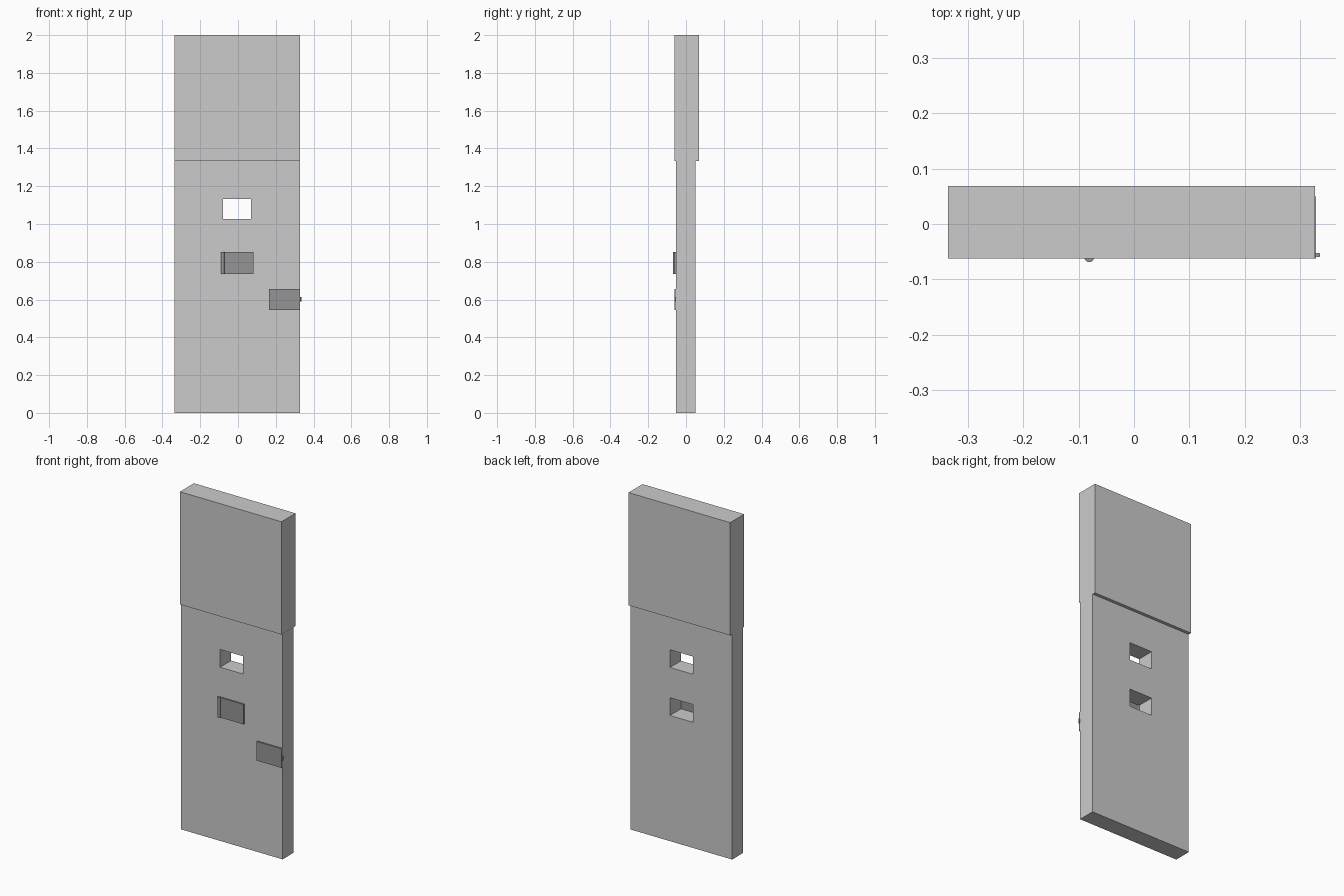
import bpy

if "Cube" in bpy.data.objects:
    bpy.data.objects.remove(bpy.data.objects["Cube"])

def box(name, x, y, z, mat=None):
    bpy.ops.mesh.primitive_cube_add(size=1)
    o = bpy.context.object
    o.name = name
    for i, (a, b) in enumerate((x, y, z)):
        o.location[i] = (a + b) / 2
        o.scale[i] = b - a
    bpy.ops.object.transform_apply(location=True, rotation=False, scale=True)
    if mat:
        o.data.materials.append(mat)
    return o

def pin(name, x, y, z, r, mat):
    bpy.ops.mesh.primitive_cylinder_add(vertices=32, radius=r, depth=z[1] - z[0],
                                        location=(x, y, (z[0] + z[1]) / 2))
    o = bpy.context.object
    o.name = name
    bpy.ops.object.shade_smooth_by_angle()
    o.data.materials.append(mat)
    return o

dark = bpy.data.materials.new("dark_grey")
dark.diffuse_color = (0.3, 0.3, 0.3, 1)
dark.use_nodes = True
dark.node_tree.nodes["Principled BSDF"].inputs["Base Color"].default_value = dark.diffuse_color

# Lower panel and thicker upper block
panel = box("lower_panel", (-0.337, 0.329), (-0.053, 0.05), (0, 1.334))
box("upper_block", (-0.337, 0.328), (-0.062, 0.069), (1.333, 2))

# Two rectangular through openings
for i, z0 in enumerate((1.027, 0.743)):
    cutter = box(f"opening_cutter_{i}", (-0.08, 0.07), (-0.2, 0.2), (z0, z0 + 0.105))
    cutter.hide_render = True
    cutter.hide_viewport = True
    m = panel.modifiers.new(f"opening_{i}", 'BOOLEAN')
    m.operation = 'DIFFERENCE'
    m.solver = 'EXACT'
    m.object = cutter
bpy.context.view_layer.objects.active = panel
for m in list(panel.modifiers):
    bpy.ops.object.modifier_apply(modifier=m.name)
for o in [o for o in bpy.data.objects if "cutter" in o.name]:
    bpy.data.objects.remove(o)

# Hinged cover over the lower opening
box("cover_flap", (-0.08, 0.081), (-0.062, -0.053), (0.735, 0.853), dark)
pin("cover_hinge", -0.081, -0.06, (0.735, 0.853), 0.009, dark)

# Edge plate with its small latch pin
box("edge_plate", (0.165, 0.329), (-0.062, -0.053), (0.544, 0.657), dark)
pin("latch_pin", 0.333, -0.056, (0.589, 0.613), 0.004, dark)
